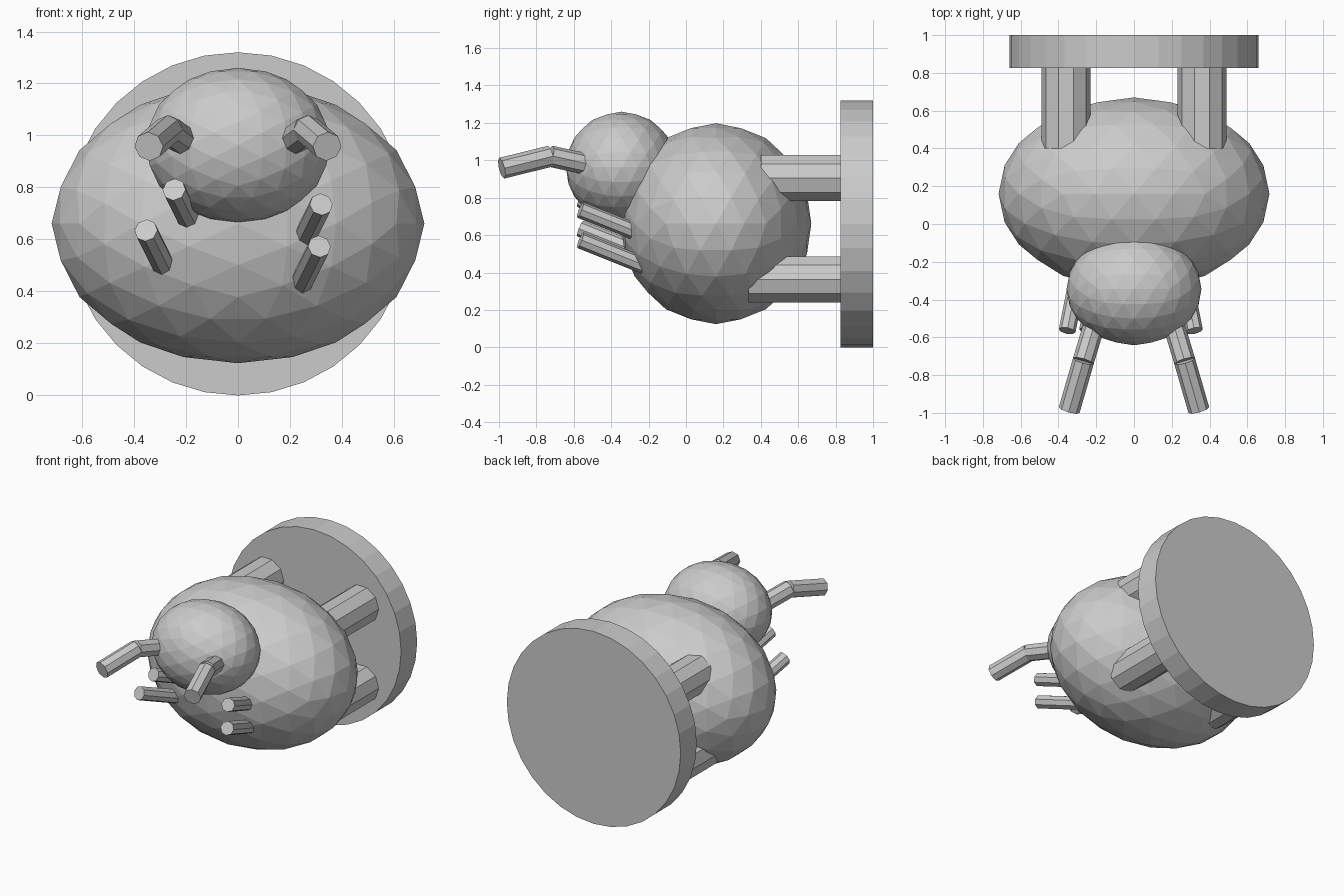
import bpy, bmesh
from math import radians, pi
from mathutils import Matrix, Vector

if "Cube" in bpy.data.objects:
    bpy.data.objects.remove(bpy.data.objects["Cube"])


def finish(name, bm):
    mesh = bpy.data.meshes.new(name)
    bm.to_mesh(mesh)
    bm.free()
    obj = bpy.data.objects.new(name, mesh)
    bpy.context.collection.objects.link(obj)
    return obj


def ball(name, centre, radii):
    # faceted ellipsoid, turned so an edge midpoint sits on each axis
    bm = bmesh.new()
    bmesh.ops.create_icosphere(bm, subdivisions=3, radius=1)
    bm.transform(Matrix.Translation(centre) @ Matrix.Diagonal((*radii, 1))
                 @ Matrix.Rotation(radians(-31.717), 4, 'Y'))
    return finish(name, bm)


def rod(name, start, end, radius, sides, roll=0):
    # capped prism between two points
    a, b = Vector(start), Vector(end)
    d = b - a
    bm = bmesh.new()
    bmesh.ops.create_cone(bm, cap_ends=True, segments=sides,
                          radius1=radius, radius2=radius, depth=d.length)
    turn = d.to_track_quat('Z', 'Y').to_matrix().to_4x4()
    bm.transform(Matrix.Translation((a + b) / 2) @ turn @ Matrix.Rotation(roll, 4, 'Z'))
    return finish(name, bm)


# Body and head
ball("body", (0, 0.16, 0.661), (0.717, 0.51, 0.537))
ball("head", (0, -0.345, 0.963), (0.357, 0.297, 0.297))

# Round plate behind the body
rod("back_plate", (0, 0.826, 0.66), (0, 1.0, 0.66), 0.66, 32)

for side, s in (("left", -1), ("right", 1)):
    # Posts joining body and plate
    rod(f"upper_post_{side}", (s * 0.36, 0.40, 0.905), (s * 0.36, 0.84, 0.905), 0.13, 10, pi / 2)
    rod(f"lower_post_{side}", (s * 0.36, 0.335, 0.363), (s * 0.36, 0.84, 0.363), 0.13, 10, pi / 2)
    # Bent feelers on the head
    elbow = (s * 0.268, -0.725, 1.022)
    rod(f"feeler_base_{side}", (s * 0.20, -0.50, 0.972), elbow, 0.057, 8)
    rod(f"feeler_tip_{side}", elbow, (s * 0.343, -0.985, 0.958), 0.057, 8)

# Small pegs on the front of the body: tip x, tip z
pegs = {
    "upper_peg_left": (-0.246, 0.792),
    "lower_peg_left": (-0.354, 0.635),
    "upper_peg_right": (0.320, 0.735),
    "lower_peg_right": (0.313, 0.573),
}
for name, (x, z) in pegs.items():
    inward = -0.075 if x > 0 else 0.075
    rod(name, (x + inward, -0.19, z - 0.15), (x, -0.565, z), 0.045, 8)
